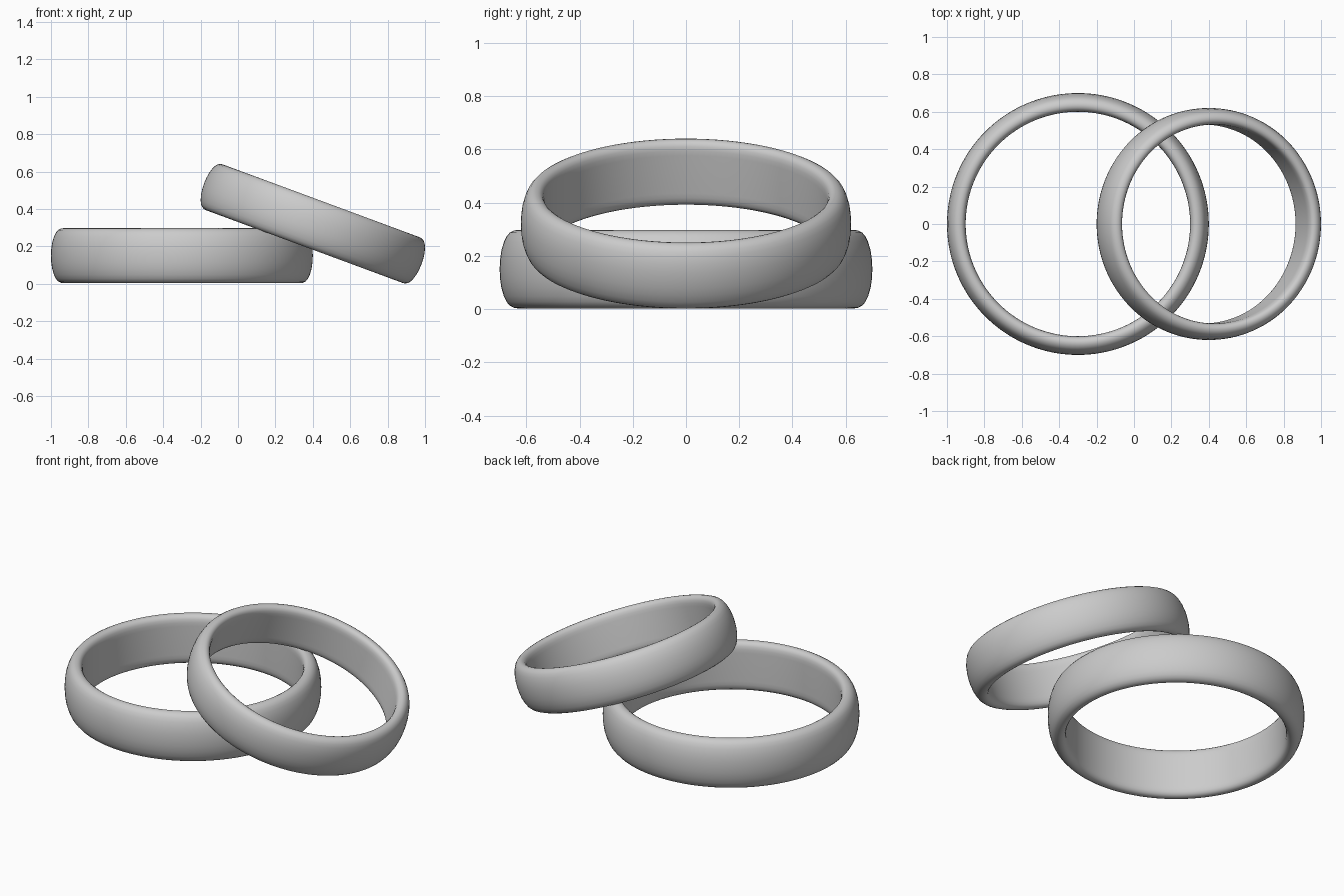
import bpy, bmesh, math

if "Cube" in bpy.data.objects:
    bpy.data.objects.remove(bpy.data.objects["Cube"])

# Upper half of the band section (radius, height), crown to inner wall
HALF = [(0.700, 0.0), (0.6985, 0.035), (0.6935, 0.07), (0.684, 0.102), (0.674, 0.123),
        (0.662, 0.137), (0.648, 0.1445), (0.635, 0.147), (0.622, 0.1445),
        (0.611, 0.137), (0.604, 0.124), (0.6005, 0.106), (0.600, 0.085), (0.600, 0.0)]
PROFILE = HALF + [(r, -z) for r, z in reversed(HALF[1:-1])]
SEGMENTS = 144


def make_band(name, location, tilt=0.0, scale=1.0):
    bm = bmesh.new()
    rings = []
    for i in range(SEGMENTS):
        a = 2 * math.pi * i / SEGMENTS
        rings.append([bm.verts.new((r * math.cos(a), r * math.sin(a), z)) for r, z in PROFILE])
    n = len(PROFILE)
    for i in range(SEGMENTS):
        a, b = rings[i], rings[(i + 1) % SEGMENTS]
        for j in range(n):
            k = (j + 1) % n
            bm.faces.new((a[j], b[j], b[k], a[k])).smooth = True
    bmesh.ops.recalc_face_normals(bm, faces=bm.faces)
    mesh = bpy.data.meshes.new(name)
    bm.to_mesh(mesh)
    bm.free()
    ob = bpy.data.objects.new(name, mesh)
    bpy.context.collection.objects.link(ob)
    ob.location = location
    ob.rotation_euler = (0, math.radians(tilt), 0)
    ob.scale = (scale,) * 3
    return ob


# Large ring lying flat
make_band("large_ring", (-0.30, 0, 0.15))
# Smaller ring leaning on it
make_band("small_ring", (0.40, 0, 0.321), tilt=20.3, scale=0.886)
